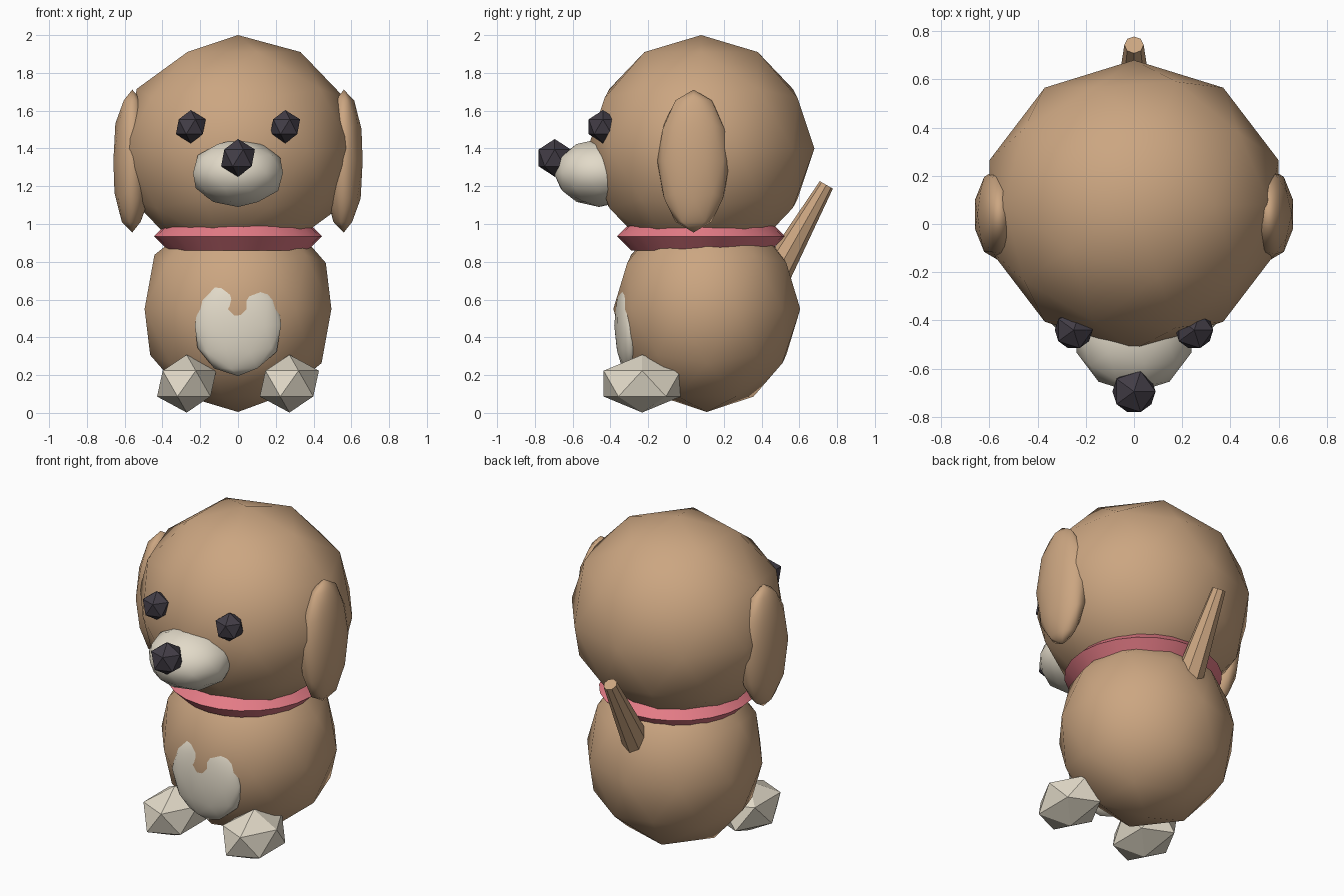
import bpy
import math
from mathutils import Vector

if "Cube" in bpy.data.objects:
    bpy.data.objects.remove(bpy.data.objects["Cube"])


def material(name, rgb):
    m = bpy.data.materials.new(name)
    m.diffuse_color = (*rgb, 1)
    m.use_nodes = True
    m.node_tree.nodes["Principled BSDF"].inputs["Base Color"].default_value = m.diffuse_color
    return m


TAN = material("tan_fur", (0.60, 0.38, 0.22))
CREAM = material("cream_fur", (0.76, 0.70, 0.58))
DARK = material("dark", (0.055, 0.047, 0.062))
PINK = material("pink", (0.78, 0.20, 0.24))


def finish(name, mat, smooth=False):
    ob = bpy.context.object
    ob.name = name
    ob.data.materials.append(mat)
    for p in ob.data.polygons:
        p.use_smooth = smooth
    return ob


def ball(name, center, radii, mat, detail=2):
    """Scaled icosphere: detail 2 is smooth shaded, detail 1 is faceted."""
    bpy.ops.mesh.primitive_ico_sphere_add(subdivisions=detail, radius=1, location=center)
    bpy.context.object.scale = radii
    return finish(name, mat, detail > 1)


# Body, belly patch and head
ball("body", (0, 0.11, 0.55), (0.52, 0.495, 0.545), TAN)
ball("belly_patch", (0, -0.295, 0.465), (0.24, 0.085, 0.27), CREAM)
ball("head", (0, 0.08, 1.4), (0.63, 0.6, 0.6), TAN)

# Muzzle and nose
ball("muzzle", (0, -0.46, 1.27), (0.25, 0.24, 0.18), CREAM)
ball("nose", (0, -0.695, 1.35), (0.1, 0.1, 0.1), DARK, 1)

# Paired eyes, ears and front paws
for side, s in (("left", -1), ("right", 1)):
    ball(side + "_eye", (s * 0.25, -0.44, 1.515), (0.088, 0.088, 0.088), DARK, 1)
    ball(side + "_ear", (s * 0.56, 0.04, 1.333), (0.105, 0.192, 0.378), TAN)
    ball(side + "_paw", (s * 0.272, -0.232, 0.155), (0.175, 0.24, 0.153), CREAM, 1)

# Collar with diamond cross-section
bpy.ops.mesh.primitive_torus_add(major_segments=24, minor_segments=4, major_radius=0.37,
                                 minor_radius=0.075, location=(0, 0.08, 0.935))
finish("collar", PINK)
bpy.ops.object.shade_smooth_by_angle(angle=math.radians(30))

# Tapered tail, tilted backwards
base, tip = Vector((0, 0.46, 0.71)), Vector((0, 0.743, 1.207))
bpy.ops.mesh.primitive_cone_add(vertices=8, radius1=0.085, radius2=0.04,
                                depth=(tip - base).length, location=(base + tip) / 2)
bpy.context.object.rotation_euler = (tip - base).to_track_quat('Z', 'Y').to_euler()
finish("tail", TAN)
